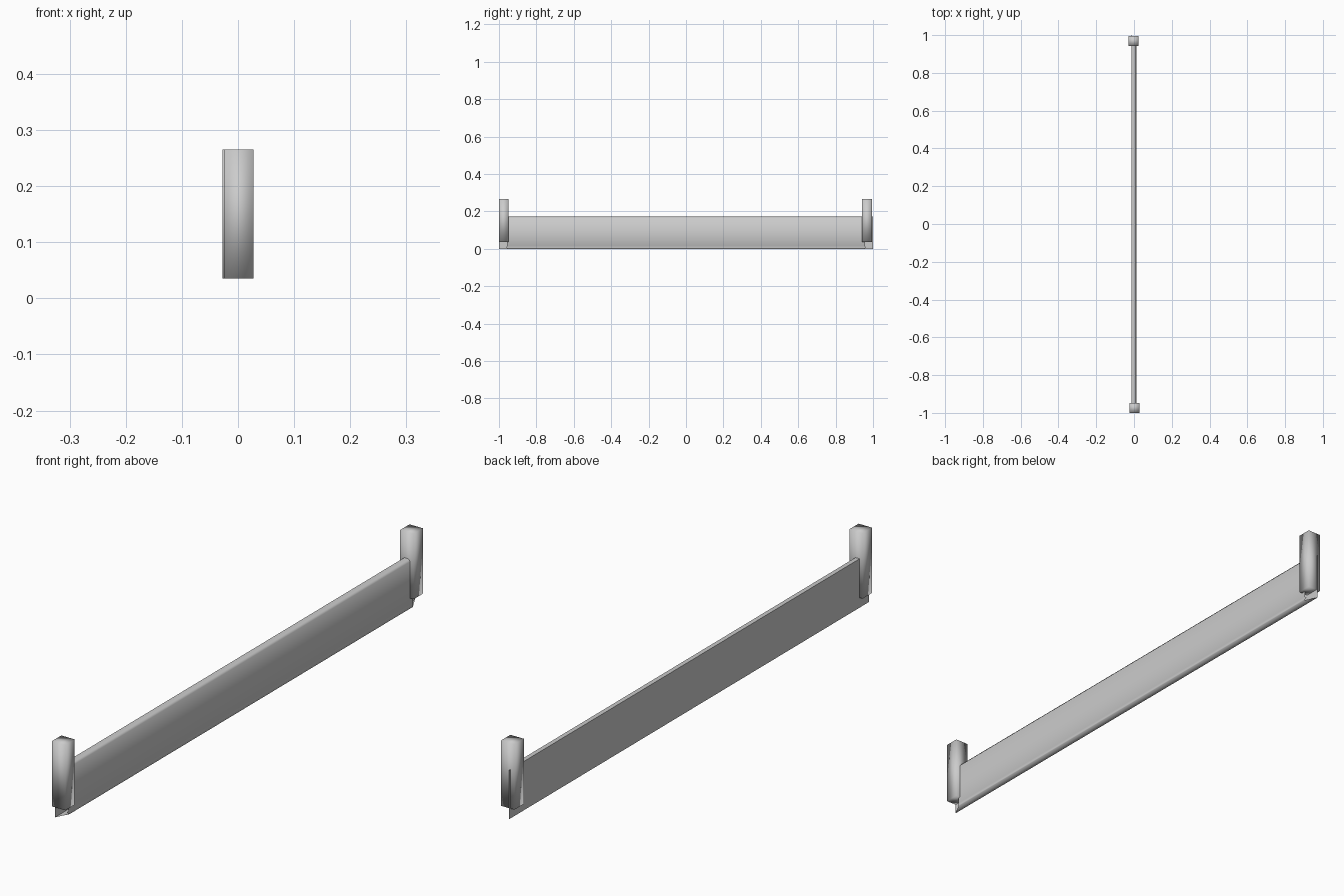
import bpy
import bmesh
from mathutils import Matrix, Vector

cube = bpy.data.objects.get("Cube")
if cube:
    bpy.data.objects.remove(cube, do_unlink=True)

grey = bpy.data.materials.new("plain grey")
grey.use_nodes = True
colour = (0.6, 0.6, 0.6, 1)
grey.diffuse_color = colour
grey.node_tree.nodes["Principled BSDF"].inputs["Base Color"].default_value = colour


def finish(name, bm, smooth):
    mesh = bpy.data.meshes.new(name)
    for face in bm.faces:
        face.smooth = smooth
    bm.to_mesh(mesh)
    bm.free()
    mesh.materials.append(grey)
    obj = bpy.data.objects.new(name, mesh)
    bpy.context.collection.objects.link(obj)


BACK, FRONT, TOP = -0.012, 0.012, 0.172


def strip(name, profile, smooth):
    """Open-ended moulding whose ends are mitred from back to front."""
    bm = bmesh.new()
    rows = []
    for x, z in profile:
        inset = 0.045 * (x - BACK) / (FRONT - BACK)
        rows.append([bm.verts.new((x, side * (1 - inset), z)) for side in (-1, 1)])
    for a, b in zip(rows, rows[1:]):
        bm.faces.new((a[0], b[0], b[1], a[1]))
    finish(name, bm, smooth)


# Moulded face with softened top edge, small foot lip and underside
strip("board_face", [(BACK, TOP), (0.004, TOP), (0.011, 0.164), (0.011, 0.014),
                     (0.008, 0.008), (FRONT, 0), (BACK, 0)], True)

# Flat rear sheet
strip("board_back", [(BACK, 0), (BACK, TOP)], False)


def post(name, x, y):
    bm = bmesh.new()
    size = Vector((0.052, 0.052, 0.23))
    bmesh.ops.create_cube(bm, size=1, matrix=Matrix.LocRotScale((x, y, 0.15), None, size))
    finish(name, bm, True)


# End blocks, softly shaded like the board
post("front_post", 0.002, -0.974)
post("back_post", -0.002, 0.968)
